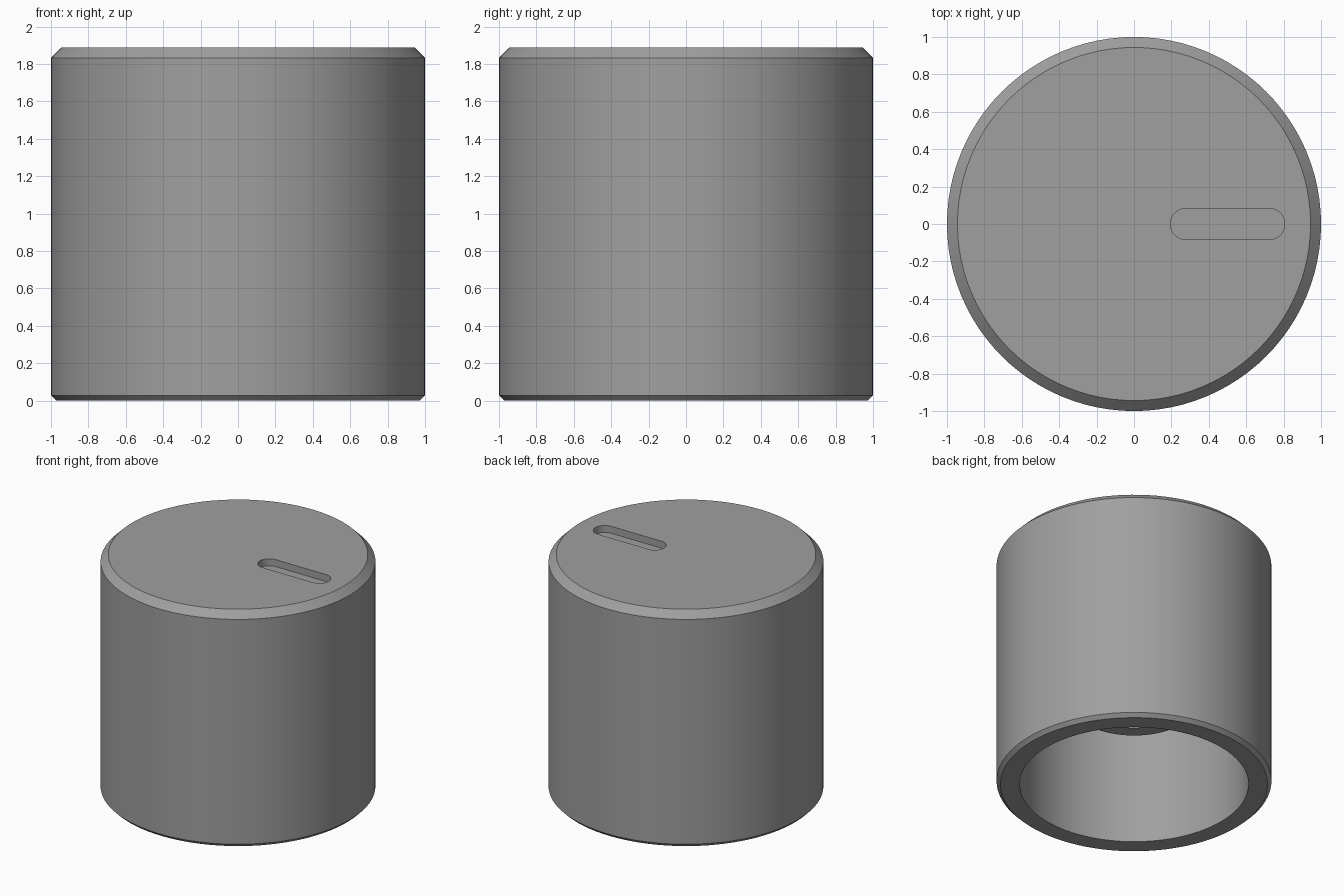
import bpy
import bmesh
import math

if "Cube" in bpy.data.objects:
    bpy.data.objects.remove(bpy.data.objects["Cube"])

HEIGHT = 1.889
CEILING = 1.722
SEGMENTS = 96


def make_object(name, bm):
    bmesh.ops.recalc_face_normals(bm, faces=bm.faces)
    mesh = bpy.data.meshes.new(name)
    bm.to_mesh(mesh)
    bm.free()
    obj = bpy.data.objects.new(name, mesh)
    bpy.context.collection.objects.link(obj)
    return obj


def lathe(name, profile):
    """Turn an open (radius, height) profile around z and cap both ends."""
    bm = bmesh.new()
    rings = []
    for r, z in profile:
        angles = [2 * math.pi * i / SEGMENTS for i in range(SEGMENTS)]
        rings.append([bm.verts.new((r * math.cos(a), r * math.sin(a), z)) for a in angles])
    for a, b in zip(rings, rings[1:]):
        for i in range(SEGMENTS):
            j = (i + 1) % SEGMENTS
            bm.faces.new((a[i], a[j], b[j], b[i]))
    bm.faces.new(rings[0])
    bm.faces.new(rings[-1])
    return make_object(name, bm)


def slot(name, x0, x1, radius, z0, z1, steps=16):
    """Upright prism with round ends, running along x."""
    bm = bmesh.new()
    outline = []
    for cx, start in ((x1 - radius, -math.pi / 2), (x0 + radius, math.pi / 2)):
        for i in range(steps + 1):
            a = start + math.pi * i / steps
            outline.append(bm.verts.new((cx + radius * math.cos(a), radius * math.sin(a), z0)))
    base = bm.faces.new(outline)
    top = bmesh.ops.extrude_face_region(bm, geom=[base])
    verts = [g for g in top["geom"] if isinstance(g, bmesh.types.BMVert)]
    bmesh.ops.translate(bm, verts=verts, vec=(0, 0, z1 - z0))
    return make_object(name, bm)


# Hollow knob body with chamfered rims and a bored shaft boss inside
knob = lathe("knob_body", [
    (0.333, CEILING), (0.333, 0.667),      # shaft bore
    (0.444, 0.667), (0.444, CEILING),      # boss
    (0.833, CEILING), (0.833, 0.0),        # inner wall
    (0.972, 0.0), (1.0, 0.028),            # bottom rim
    (1.0, HEIGHT - 0.056), (0.944, HEIGHT),  # side and top chamfer
])

# Pointer groove in the top face
cutter = slot("groove_cutter", 0.194, 0.806, 0.083, HEIGHT - 0.056, HEIGHT + 0.1)
cutter.hide_render = True
cut = knob.modifiers.new("pointer_groove", "BOOLEAN")
cut.operation = "DIFFERENCE"
cut.solver = "EXACT"
cut.object = cutter
bpy.context.view_layer.objects.active = knob
knob.select_set(True)
bpy.ops.object.modifier_apply(modifier=cut.name)
bpy.data.objects.remove(cutter)

# Plain grey finish
grey = bpy.data.materials.new("grey")
grey.diffuse_color = (0.35, 0.35, 0.35, 1)
grey.use_nodes = True
grey.node_tree.nodes["Principled BSDF"].inputs["Base Color"].default_value = grey.diffuse_color
knob.data.materials.clear()
knob.data.materials.append(grey)
bpy.ops.object.shade_smooth_by_angle(angle=math.radians(30))
